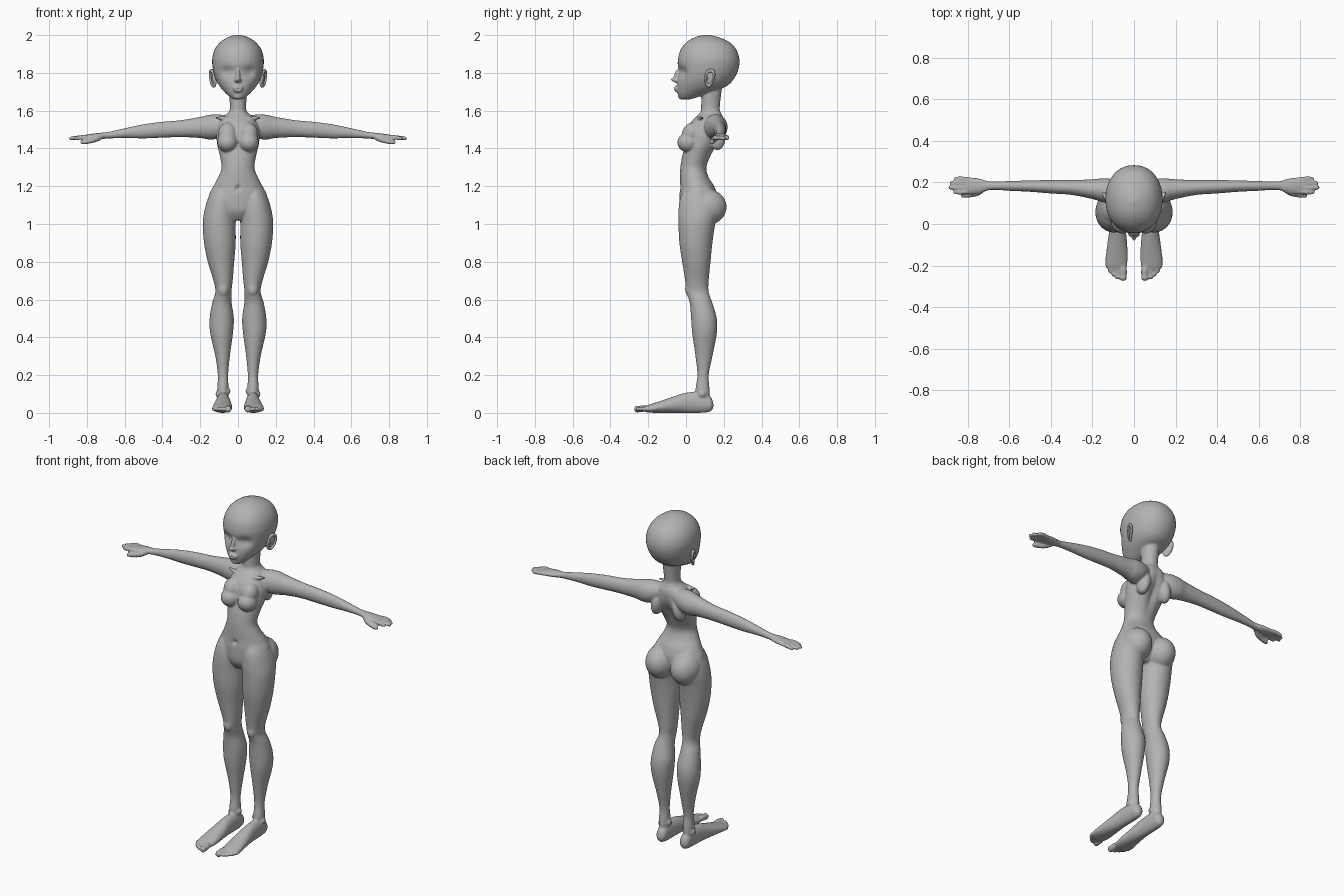
import bpy, bmesh, math
from mathutils import Vector, Matrix, Euler

default_cube = bpy.data.objects.get("Cube")
if default_cube:
    bpy.data.objects.remove(default_cube, do_unlink=True)

clay = bpy.data.materials.new("clay_grey")
clay.use_nodes = True
clay.diffuse_color = (0.45, 0.45, 0.45, 1)
clay.node_tree.nodes["Principled BSDF"].inputs["Base Color"].default_value = clay.diffuse_color


def spline(rows, steps=6):
    """Catmull-Rom interpolation of section rows."""
    padded = [rows[0]] + list(rows) + [rows[-1]]
    result = []
    for a, b, c, d in zip(padded, padded[1:], padded[2:], padded[3:]):
        for i in range(steps):
            t = i / steps
            result.append([q + t * (r - p) / 2 + t * t * (p - 2.5 * q + 2 * r - s / 2)
                           + t ** 3 * (1.5 * (q - r) + (s - p) / 2)
                           for p, q, r, s in zip(a, b, c, d)])
    return result + [list(rows[-1])]


def loft(bm, axis, rows, side=1, square=1.0, segments=40):
    """Skin oval sections; each row is position, then low/high extents on the other two axes."""
    rings = []
    for pos, a0, a1, b0, b1 in spline(rows):
        ring = []
        for k in range(segments):
            angle = math.tau * k / segments
            c, s = math.cos(angle), math.sin(angle)
            a = (a0 + a1) / 2 + (a1 - a0) / 2 * math.copysign(abs(c) ** square, c)
            b = (b0 + b1) / 2 + (b1 - b0) / 2 * math.copysign(abs(s) ** square, s)
            x, y, z = {"x": (pos, a, b), "y": (a, pos, b), "z": (a, b, pos)}[axis]
            ring.append(bm.verts.new((x * side, y, z)))
        rings.append(ring)
    for low, high in zip(rings, rings[1:]):
        for k in range(segments):
            n = (k + 1) % segments
            bm.faces.new((low[k], low[n], high[n], high[k]))
    bm.faces.new(rings[0][::-1])
    bm.faces.new(rings[-1])


def symmetric(rows):
    """Expand position, half width, front, back into full section rows."""
    return [(z, -w, w, front, back) for z, w, front, back in rows]


def blob(bm, centre, radii, side=1, turn=(0, 0, 0)):
    """Ellipsoid mass; turn is mirrored along with the side."""
    rotation = Euler((turn[0], turn[1] * side, turn[2] * side)).to_matrix().to_4x4()
    place = Matrix.Translation((centre[0] * side, centre[1], centre[2]))
    bmesh.ops.create_uvsphere(bm, u_segments=32, v_segments=20, radius=1,
                              matrix=place @ rotation @ Matrix.Diagonal((*radii, 1)))


def push(bm, centre, spread, move):
    """Soft sculpting: shift nearby surface with a bell-shaped falloff, on both sides."""
    for v in bm.verts:
        offset = Vector((abs(v.co.x), v.co.y, v.co.z)) - Vector(centre)
        weight = math.exp(-sum((d / s) ** 2 for d, s in zip(offset, spread)))
        v.co += Vector(move) * weight


def finish(bm, name):
    bmesh.ops.recalc_face_normals(bm, faces=bm.faces[:])
    mesh = bpy.data.meshes.new(name)
    bm.to_mesh(mesh)
    bm.free()
    mesh.materials.append(clay)
    mesh.shade_smooth()
    obj = bpy.data.objects.new(name, mesh)
    bpy.context.collection.objects.link(obj)
    return obj


body = bmesh.new()

# Head with eye hollows
loft(body, "z", symmetric([
    (1.66, .02, -.025, .02), (1.668, .038, -.035, .05), (1.695, .068, -.045, .13),
    (1.73, .098, -.048, .215), (1.77, .12, -.045, .255), (1.82, .133, -.045, .278),
    (1.87, .137, -.043, .283), (1.92, .125, -.03, .268), (1.96, .097, .0, .235),
    (1.988, .055, .045, .175), (2.002, .01, .1, .12)]), square=.93)
push(body, (.06, -.03, 1.805), (.035, .06, .028), (0, .022, 0))
push(body, (0, -.05, 1.81), (.03, .04, .02), (0, .008, 0))

# Nose, lips and chin
blob(body, (0, -.048, 1.785), (.011, .016, .038), turn=(-.25, 0, 0))
blob(body, (0, -.062, 1.764), (.012, .019, .011))
for side in (1, -1):
    blob(body, (.012, -.053, 1.76), (.008, .012, .008), side)
    blob(body, (.011, -.05, 1.722), (.018, .015, .007), side, (0, .2, -.25))
    blob(body, (.008, -.048, 1.706), (.015, .015, .008), side, (0, -.15, -.2))
blob(body, (0, -.025, 1.677), (.026, .018, .017))

# Torso and neck
loft(body, "z", symmetric([
    (1.02, .04, .0, .11), (1.07, .12, -.03, .15), (1.14, .155, -.035, .165),
    (1.2, .13, -.032, .15), (1.25, .104, -.032, .12), (1.3, .087, -.03, .11),
    (1.36, .096, -.02, .135), (1.42, .11, -.005, .17), (1.48, .115, .0, .2),
    (1.53, .105, .02, .205), (1.565, .083, .05, .2), (1.59, .052, .075, .187),
    (1.62, .043, .08, .18), (1.72, .05, .08, .19)]))
push(body, (0, .19, 1.4), (.025, .06, .13), (0, -.022, 0))
push(body, (0, -.035, 1.19), (.012, .02, .014), (0, .014, 0))

for side in (1, -1):
    # Bust, buttocks, shoulder blades and collar bones
    blob(body, (.056, .012, 1.432), (.054, .058, .052), side)
    blob(body, (.055, .03, 1.48), (.05, .05, .06), side, (-.5, 0, 0))
    blob(body, (.083, .11, 1.09), (.083, .105, .095), side)
    blob(body, (.07, .165, 1.46), (.035, .045, .07), side, (0, -.2, 0))
    blob(body, (.065, .07, 1.558), (.06, .012, .01), side, (0, -.1, .3))

    # Leg
    loft(body, "z", [
        (1.2, .03, .125, .0, .13), (1.14, .015, .157, -.03, .165), (1.07, .008, .178, -.04, .175),
        (1.0, .012, .186, -.04, .155), (.9, .012, .18, -.035, .14), (.8, .02, .16, -.02, .13),
        (.7, .028, .13, -.005, .12), (.64, .035, .12, .002, .12), (.58, .033, .137, .02, .14),
        (.5, .022, .15, .027, .163), (.42, .027, .147, .033, .163), (.3, .043, .12, .05, .14),
        (.2, .052, .107, .06, .12), (.12, .05, .11, .05, .125), (.05, .055, .105, .06, .125)], side)
    blob(body, (.078, .02, .655), (.028, .025, .04), side)
    for ankle_x, ankle_z in ((.052, .115), (.107, .1)):
        blob(body, (ankle_x, .085, ankle_z), (.012, .02, .018), side)

    # Foot and toes
    loft(body, "y", [
        (.145, .07, .085, .03, .05), (.13, .05, .105, .008, .085), (.08, .045, .11, .0, .11),
        (.0, .042, .115, .0, .107), (-.07, .035, .125, .0, .085), (-.15, .03, .135, .0, .058),
        (-.2, .034, .135, .002, .042), (-.225, .045, .122, .008, .032)], side)
    for x, tip, width in ((.052, -.275, .018), (.08, -.268, .012), (.099, -.255, .011),
                          (.115, -.237, .011), (.128, -.215, .01)):
        blob(body, (x, tip + .042, .022), (width, .042, width), side, (.15, 0, 0))
        blob(body, (x, tip + .016, .02), (width, .016, width * 1.05), side)

    # Arm and palm
    loft(body, "x", [
        (.04, .11, .19, 1.49, 1.57), (.1, .095, .215, 1.455, 1.58), (.15, .105, .22, 1.447, 1.578),
        (.2, .12, .215, 1.455, 1.567), (.3, .14, .212, 1.46, 1.55), (.4, .147, .212, 1.457, 1.541),
        (.5, .155, .21, 1.453, 1.528), (.6, .16, .207, 1.455, 1.507), (.69, .164, .205, 1.452, 1.487),
        (.74, .148, .218, 1.447, 1.482), (.79, .144, .225, 1.446, 1.475),
        (.82, .148, .222, 1.449, 1.47)], side)

    # Fingers
    for y, tip in ((.153, .872), (.175, .895), (.197, .89), (.218, .868)):
        centre = .183 + (y - .183) * .9
        loft(body, "x", [(x, m - r, m + r, h - r, h + r) for x, m, r, h in (
            (.79, centre, .01, 1.46), (.83, y, .0115, 1.459), (tip - .015, y, .0105, 1.454),
            (tip - .003, y, .007, 1.453), (tip, y, .002, 1.453))], side, segments=16)

    # Thumb
    loft(body, "x", [(x, y - r, y + r, h - r, h + r) for x, y, r, h in (
        (.72, .168, .012, 1.46), (.75, .152, .016, 1.45), (.79, .141, .0135, 1.438),
        (.825, .137, .0115, 1.433), (.835, .137, .004, 1.433))], side, segments=16)

# Fuse the masses into one smooth skin
figure = finish(body, "body")
skin = figure.modifiers.new("fuse", "REMESH")
skin.mode = "VOXEL"
skin.voxel_size = .005
skin.use_smooth_shade = True
relax = figure.modifiers.new("relax", "SMOOTH")
relax.factor = .5
relax.iterations = 6

# Ears: a rim around a shallow bowl
for side, name in ((1, "left_ear"), (-1, "right_ear")):
    ear = bmesh.new()
    major, rings, sides = .8, 32, 12
    grid = []
    for i in range(rings):
        u = math.tau * i / rings
        grid.append([ear.verts.new(((major + .2 * math.cos(v)) * math.cos(u),
                                    (major + .2 * math.cos(v)) * math.sin(u), .2 * math.sin(v)))
                     for v in (math.tau * j / sides for j in range(sides))])
    for i in range(rings):
        for j in range(sides):
            k, n = (i + 1) % rings, (j + 1) % sides
            ear.faces.new((grid[i][j], grid[k][j], grid[k][n], grid[i][n]))
    blob(ear, (0, 0, -.1), (.85, .85, .2))
    blob(ear, (-.6, 0, .0), (.25, .3, .3))
    # Local x runs front to back, y runs up, z faces outward; the lobe is narrower
    for v in ear.verts:
        x, y, z = v.co
        narrow = .82 + .18 * y
        v.co = (side * (.134 + .045 * z + .012 * x + .006 * y),
                .125 + .034 * x * narrow + .006 * y, 1.772 + .05 * y)
    finish(ear, name)
